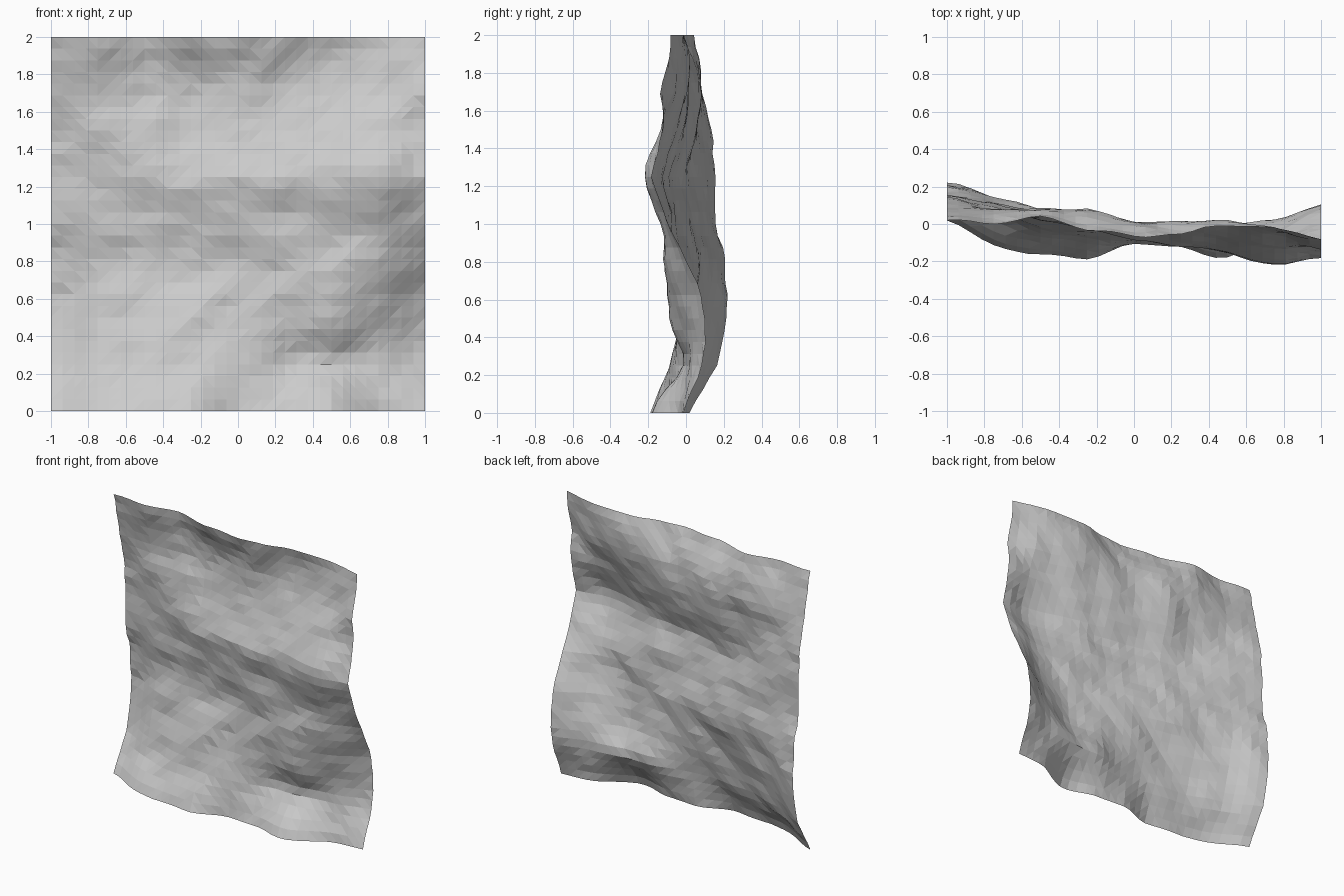
import bpy, bmesh
from mathutils import Vector, noise

if "Cube" in bpy.data.objects:
    bpy.data.objects.remove(bpy.data.objects["Cube"])

# Coarse relief: depth y in hundredths, rows from z = 0 up, columns from x = -1 to 1
RELIEF = [
    [2, -12, -16, -20, -11, -13, -19, -4, 0],
    [16, 4, -4, -8, -6, -2, -1, 2, 9],
    [21, 10, 3, -2, -4, -5, -9, -2, 10],
    [21, 14, 8, 4, -1, -6, -10, -8, 3],
    [17, 12, 6, 2, -5, -7, -9, -14, -9],
    [16, 10, 3, -2, -7, -11, -16, -22, -18],
    [13, 8, 5, 5, -1, -3, -7, -14, -12],
    [8, 6, 8, 8, 2, 2, 2, -3, -12],
    [2, 0, 3, -2, -7, -4, -1, -2, -8],
]
CELLS = 32


def spline(values, t):
    """Smooth curve through evenly spaced values."""
    last = len(values) - 1
    i = min(int(t), last - 1)
    f = t - i
    a, b, c, d = (values[max(0, min(last, i + k))] for k in (-1, 0, 1, 2))
    return b + 0.5 * f * (c - a + f * (2 * a - 5 * b + 4 * c - d + f * (3 * (b - c) + d - a)))


def depth(x, z):
    """Coarse relief plus fine rocky roughness along slanted ledges."""
    base = spline([spline(row, (x + 1) * 4) for row in RELIEF], z * 4) / 100
    p = Vector((x * 4, (z - 0.3 * x) * 6, 7.3))
    rough = noise.noise(p) + 0.6 * noise.noise(p * 1.7)
    return base + 0.02 * rough


# Rock face: one open sheet, regular in x and z, displaced in y
bm = bmesh.new()
bmesh.ops.create_grid(bm, x_segments=CELLS, y_segments=CELLS, size=1)
for v in bm.verts:
    x, z = v.co.x, v.co.y + 1
    v.co = (x, depth(x, z), z)
bmesh.ops.triangulate(bm, faces=bm.faces[:])
mesh = bpy.data.meshes.new("rock_face")
bm.to_mesh(mesh)
bm.free()
bpy.context.collection.objects.link(bpy.data.objects.new("rock_face", mesh))
